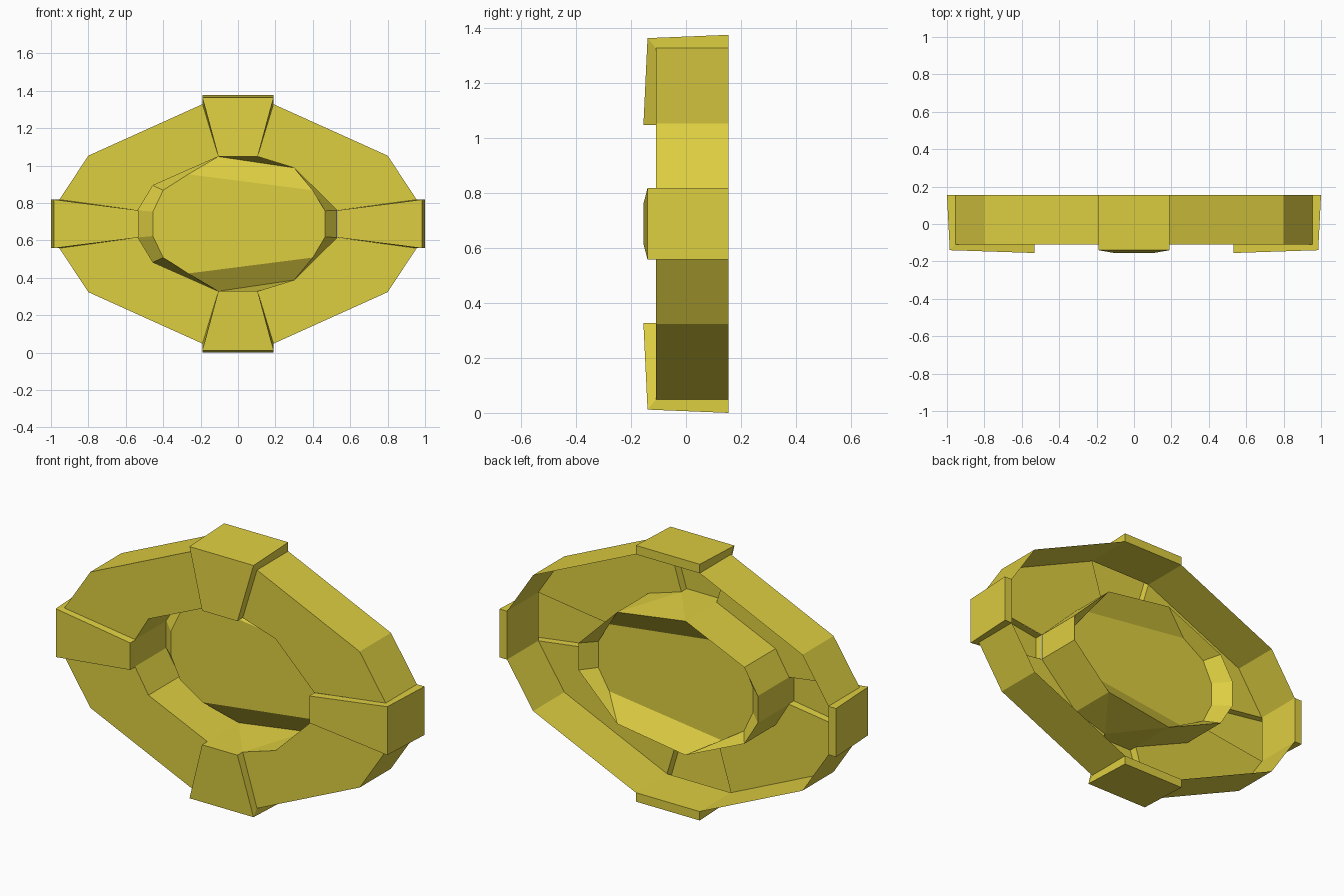
import bpy, bmesh
from mathutils import Vector

cube = bpy.data.objects.get("Cube")
if cube:
    bpy.data.objects.remove(cube, do_unlink=True)

MID = 0.688                 # height of the centre line
FRONT, BACK = -0.11, 0.155  # depth of the shell
PLATE = 0.08                # depth of the centre plate

gold = bpy.data.materials.new("yellow_gold")
gold.use_nodes = True
COLOR = (0.73, 0.62, 0.053, 1)
gold.diffuse_color = COLOR
gold.node_tree.nodes["Principled BSDF"].inputs["Base Color"].default_value = COLOR


def face(bm, pts, toward):
    """Add a flat face whose normal points along toward."""
    f = bm.faces.new([bm.verts.new(p) for p in pts])
    f.normal_update()
    if f.normal.dot(Vector(toward)) < 0:
        f.normal_flip()


def finish(bm, name):
    bmesh.ops.remove_doubles(bm, verts=bm.verts, dist=0.0005)
    me = bpy.data.meshes.new(name)
    bm.to_mesh(me)
    bm.free()
    me.materials.append(gold)
    ob = bpy.data.objects.new(name, me)
    ob.location.z = MID
    bpy.context.collection.objects.link(ob)


def at(p, y):
    return (p[0], y, p[1])


def mirrored(half):
    """Close an upper half outline with its reflection below."""
    return half + [(x, -z) for x, z in reversed(half)]


def band(bm, a, ya, b, yb, side):
    """Join two outlines; side is +1 for outward normals, -1 for inward."""
    for i in range(len(a)):
        j = (i + 1) % len(a)
        m = Vector((a[i][0] + a[j][0], 0, a[i][1] + a[j][1])) * side
        face(bm, [at(a[i], ya), at(a[j], ya), at(b[j], yb), at(b[i], yb)], m)


# Outer rim and the four front panels between the clamps
right_outer = [(0.19, 0.64), (0.80, 0.365), (0.955, 0.13)]
left_outer = [(-x, z) for x, z in reversed(right_outer)]
right_inner = [(0.105, 0.36), (0.30, 0.30), (0.53, 0.0725)]
left_inner = [(-0.535, 0.0725), (-0.455, 0.205), (-0.105, 0.36)]

bm = bmesh.new()
outline = mirrored(left_outer + right_outer)
band(bm, outline, FRONT, outline, BACK, 1)
for outer, inner in ((right_outer, right_inner), (left_outer, left_inner)):
    for s in (1, -1):
        loop = outer + inner[::-1]
        face(bm, [(x, FRONT, z * s) for x, z in loop], (0, -1, 0))
finish(bm, "outer_ring")

# Inner collar, bevel and centre plate
back_half = left_inner + right_inner[1:]
back_loop = mirrored(back_half)
plate_loop = mirrored([(-0.455, 0.065), (-0.40, 0.18), (-0.267, 0.265),
                       (0.40, 0.18), (0.465, 0.07)])
bm = bmesh.new()
band(bm, back_loop, FRONT, back_loop, BACK, -1)
# Upper and lower collar walls fan out to one extra front corner
for s in (1, -1):
    a, b, c = [(x, z * s) for x, z in (left_inner[2], right_inner[0], right_inner[1])]
    old = [f for f in bm.faces
           if all(any((v.co - Vector(at(p, FRONT))).length < 0.001 for v in f.verts)
                  for p in (a, c))]
    bmesh.ops.delete(bm, geom=old, context='FACES')
    down = (0, 0, -s)
    face(bm, [at(a, FRONT), at(b, FRONT), at(a, BACK)], down)
    face(bm, [at(b, FRONT), at(c, BACK), at(a, BACK)], down)
    face(bm, [at(b, FRONT), at(c, FRONT), at(c, BACK)], down)
finish(bm, "inner_collar")

bm = bmesh.new()
band(bm, back_loop, BACK, plate_loop, PLATE, 1)
face(bm, [at(p, PLATE) for p in plate_loop], (0, -1, 0))
finish(bm, "centre_plate")


def clamp(name, out, across, wide, narrow, inner, rim, lip, end):
    """Hollow clamp; out is the radial axis, across the width axis."""
    out, across = Vector(out), Vector(across)

    def pt(w, y, r):
        return across * w + out * r + Vector((0, y, 0))

    bm = bmesh.new()
    sides = []
    for s in (-1, 1):
        sides.append([pt(wide * s, BACK, rim), pt(wide * s, BACK, end),
                      pt(wide * s, -0.14, lip), pt(narrow * s, -0.155, inner),
                      pt(narrow * s, FRONT, inner), pt(wide * s, FRONT, rim)])
    a, b = sides
    ways = ((0, 1, 0), out, (0, -1, 0), -out)
    for i, way in enumerate(ways):
        face(bm, [a[i], a[i + 1], b[i + 1], b[i]], way)
    for side, s in ((a, -1), (b, 1)):
        face(bm, [side[i] for i in (0, 1, 2, 5)], across * s)
        face(bm, [side[i] for i in (2, 3, 4, 5)], across * s)
    finish(bm, name)


# Four clamps gripping the ring
for name, s in (("top_clamp", 1), ("bottom_clamp", -1)):
    clamp(name, (0, 0, s), (1, 0, 0), 0.19, 0.105, 0.36, 0.64, 0.676, 0.688)
for name, s in (("left_clamp", 1), ("right_clamp", -1)):
    clamp(name, (s, 0, 0), (0, 0, 1), 0.13, 0.0725, 0.532, 0.955, 0.985, 1.0)
